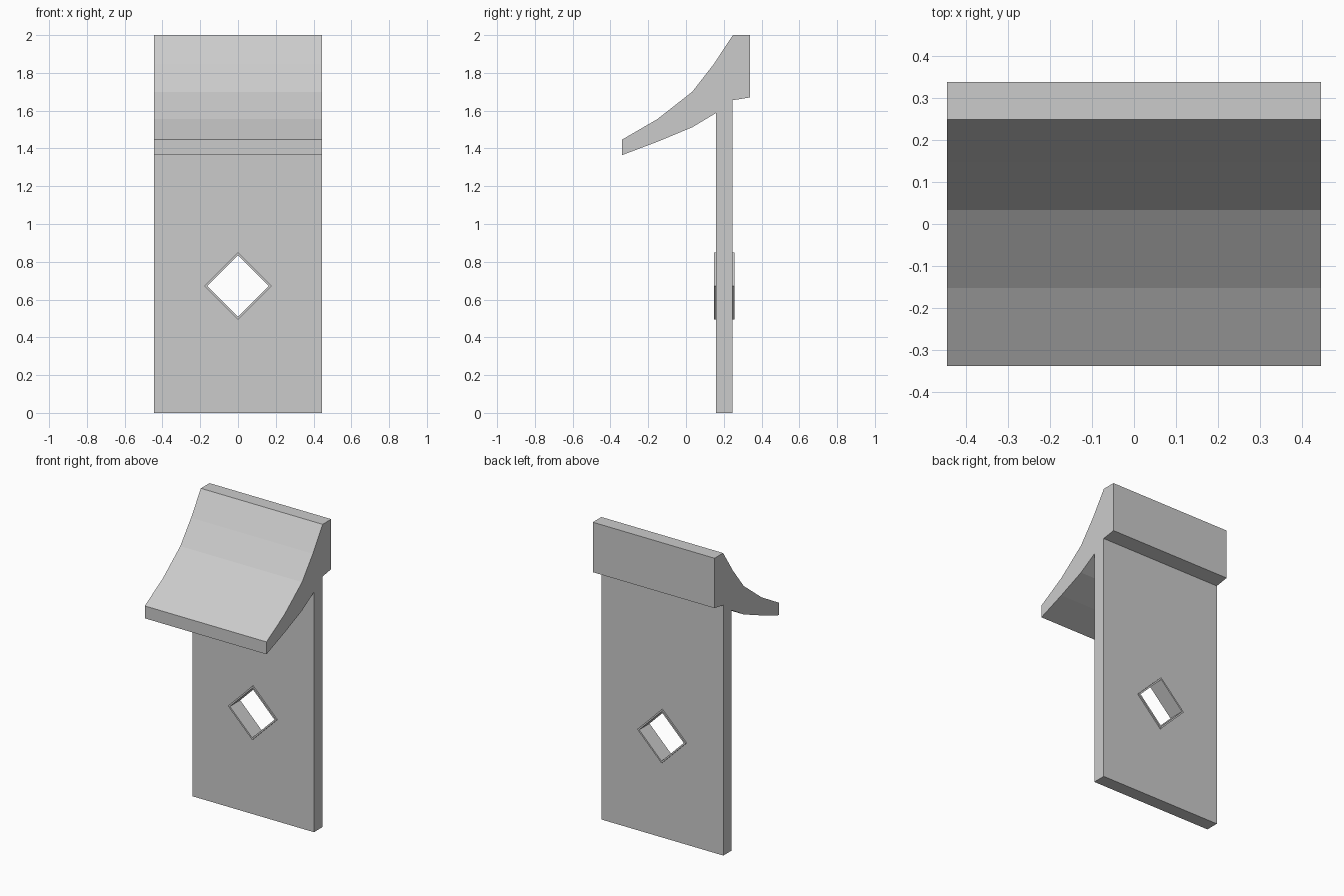
import bpy, bmesh
from mathutils import Vector

if "Cube" in bpy.data.objects:
    bpy.data.objects.remove(bpy.data.objects["Cube"])


def extrude(name, points, vector):
    """Solid made by sweeping a flat outline along a vector."""
    bm = bmesh.new()
    face = bm.faces.new([bm.verts.new(p) for p in points])
    result = bmesh.ops.extrude_face_region(bm, geom=[face], use_keep_orig=True)
    moved = [g for g in result["geom"] if isinstance(g, bmesh.types.BMVert)]
    bmesh.ops.translate(bm, verts=moved, vec=Vector(vector))
    bmesh.ops.recalc_face_normals(bm, faces=bm.faces)
    mesh = bpy.data.meshes.new(name)
    bm.to_mesh(mesh)
    bm.free()
    obj = bpy.data.objects.new(name, mesh)
    bpy.context.collection.objects.link(obj)
    return obj


def diamond(radius, y, z=0.672):
    return [(radius, y, z), (0, y, z + radius), (-radius, y, z), (0, y, z - radius)]


def cut(target, name, radius):
    cutter = extrude(name, diamond(radius, 0.0), (0, 0.5, 0))
    cutter.hide_render = True
    cutter.hide_set(True)
    cutter.display_type = 'WIRE'
    mod = target.modifiers.new("diamond_hole", 'BOOLEAN')
    mod.operation = 'DIFFERENCE'
    mod.solver = 'EXACT'
    mod.object = cutter


# Upright panel with flared roof, as one side profile (y, z)
HALF_WIDTH = 0.445
profile = [
    (0.158, 0), (0.246, 0), (0.246, 1.655), (0.338, 1.67), (0.338, 2.0),
    (0.248, 2.0), (0.146, 1.845), (0.033, 1.70), (-0.152, 1.555),
    (-0.338, 1.447), (-0.338, 1.365), (-0.152, 1.435), (0.033, 1.512),
    (0.158, 1.587),
]
panel = extrude("roofed_panel", [(-HALF_WIDTH, y, z) for y, z in profile],
                (2 * HALF_WIDTH, 0, 0))
cut(panel, "panel_hole_cutter", 0.17)

# Thin diamond frame lining the hole, slightly proud on both faces
frame = extrude("diamond_frame", diamond(0.178, 0.148), (0, 0.108, 0))
cut(frame, "frame_hole_cutter", 0.163)
